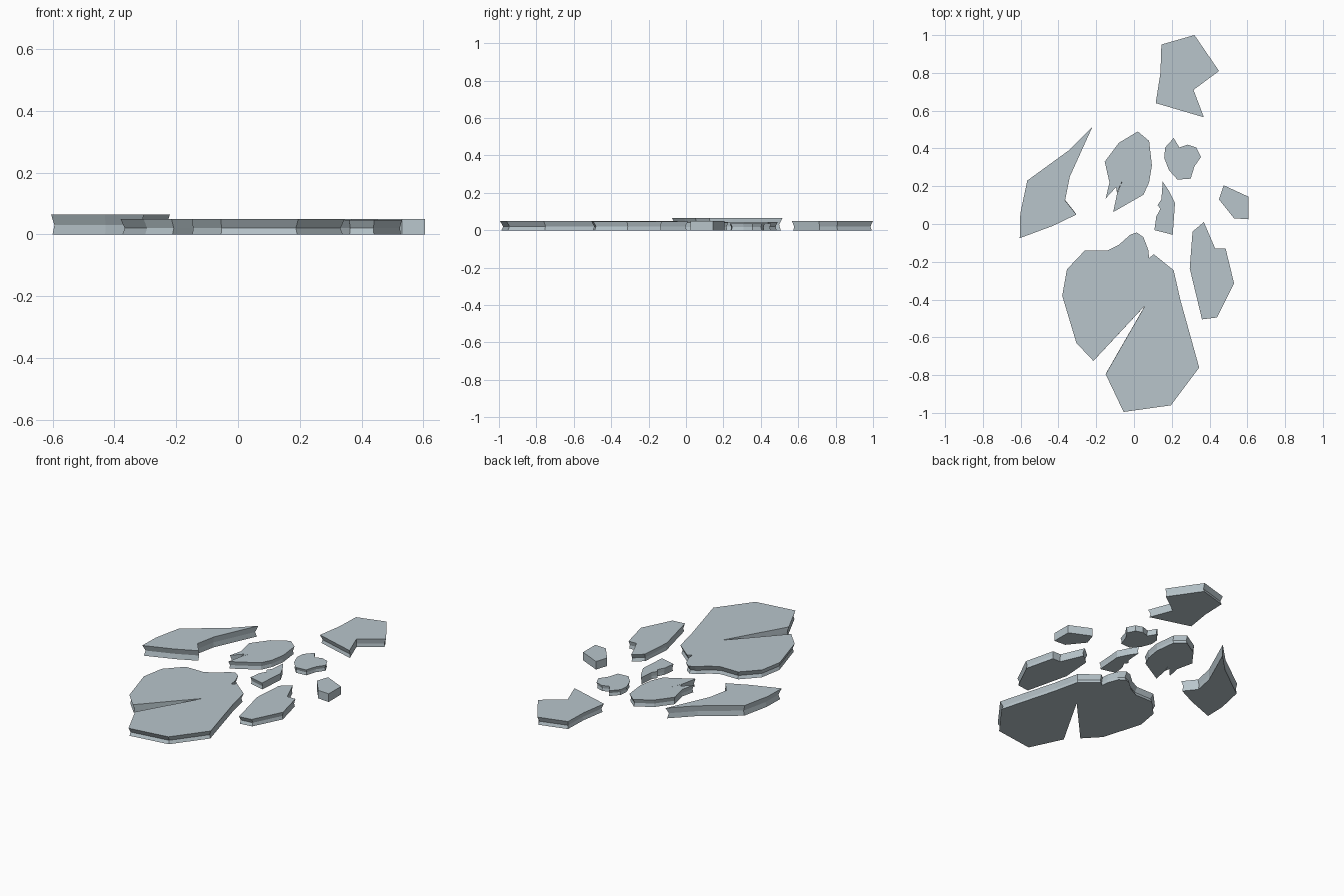
import bpy, bmesh

ice = bpy.data.materials.new("pale_ice_grey")
ice.diffuse_color = (0.48, 0.56, 0.60, 1)


def slab(name, outline, height, waist_z=None, waist=0.95, foot=0.975):
    """Flat slab: full outline on top, pinched waist, slightly smaller foot."""
    xs, ys = [p[0] for p in outline], [p[1] for p in outline]
    cx, cy = (min(xs) + max(xs)) / 2, (min(ys) + max(ys)) / 2
    levels = [(0, foot), (height, 1)]
    if waist_z:
        levels.insert(1, (waist_z, waist))
    bm = bmesh.new()
    rings = [[bm.verts.new((cx + (x - cx) * s, cy + (y - cy) * s, z))
              for x, y in outline] for z, s in levels]
    n = len(outline)
    for a, b in zip(rings, rings[1:]):
        for i in range(n):
            j = (i + 1) % n
            bm.faces.new((a[i], a[j], b[j], b[i]))
    bm.faces.new(rings[0][::-1])
    bm.faces.new(rings[-1])
    bmesh.ops.recalc_face_normals(bm, faces=bm.faces)
    me = bpy.data.meshes.new(name)
    bm.to_mesh(me)
    bm.free()
    me.materials.append(ice)
    bpy.context.collection.objects.link(bpy.data.objects.new(name, me))


# Large cracked floe
slab("large_cracked_floe", [
    (0.015, -0.045), (-0.02, -0.057), (-0.08, -0.11), (-0.14, -0.14),
    (-0.26, -0.14), (-0.355, -0.24), (-0.38, -0.38), (-0.305, -0.63),
    (-0.215, -0.725), (0.06, -0.43), (-0.15, -0.795), (-0.055, -0.995),
    (0.195, -0.96), (0.345, -0.76), (0.245, -0.40), (0.21, -0.245),
    (0.105, -0.16), (0.08, -0.18), (0.075, -0.135), (0.05, -0.07)],
    0.05, 0.02, 0.963, 0.982)

# Thick floe on the left
slab("left_floe", [
    (-0.22, 0.515), (-0.345, 0.39), (-0.565, 0.23), (-0.602, 0.055),
    (-0.605, -0.075), (-0.43, -0.01), (-0.305, 0.05), (-0.365, 0.125),
    (-0.34, 0.25)], 0.065, 0.03, 0.942, 0.972)

# Floe at the back
slab("back_floe", [
    (0.145, 0.95), (0.32, 1.0), (0.45, 0.81), (0.315, 0.71),
    (0.37, 0.565), (0.115, 0.64), (0.14, 0.80)], 0.05, 0.02, 0.935, 0.965)

# Notched floe in the middle
slab("notched_floe", [
    (0.02, 0.49), (-0.08, 0.43), (-0.155, 0.33), (-0.13, 0.22),
    (-0.15, 0.135), (-0.095, 0.195), (-0.09, 0.165), (-0.057, 0.24),
    (-0.09, 0.16), (-0.11, 0.063), (0.05, 0.155), (0.08, 0.22),
    (0.095, 0.31), (0.08, 0.44)], 0.045, 0.02, 0.95, 0.975)

# Small rounded floe
slab("small_rounded_floe", [
    (0.21, 0.455), (0.165, 0.405), (0.16, 0.35), (0.185, 0.285),
    (0.23, 0.235), (0.30, 0.24), (0.32, 0.305), (0.355, 0.355),
    (0.33, 0.405), (0.285, 0.42), (0.24, 0.405)], 0.035, 0.017, 0.94, 0.97)

# Narrow sliver
slab("sliver_floe", [
    (0.152, 0.225), (0.145, 0.13), (0.125, 0.10), (0.14, 0.08),
    (0.118, 0.04), (0.108, -0.032), (0.205, -0.057), (0.217, 0.11),
    (0.185, 0.175)], 0.042, 0.018, 0.94, 0.97)

# Floe on the right
slab("right_floe", [
    (0.37, 0.01), (0.31, -0.04), (0.295, -0.235), (0.36, -0.505),
    (0.44, -0.495), (0.53, -0.315), (0.485, -0.13), (0.43, -0.13)],
    0.046, 0.02, 0.945, 0.975)

# Straight-sided chunk
slab("small_chunk", [
    (0.475, 0.205), (0.45, 0.13), (0.53, 0.03), (0.605, 0.025),
    (0.605, 0.145)], 0.05, foot=1.0)
